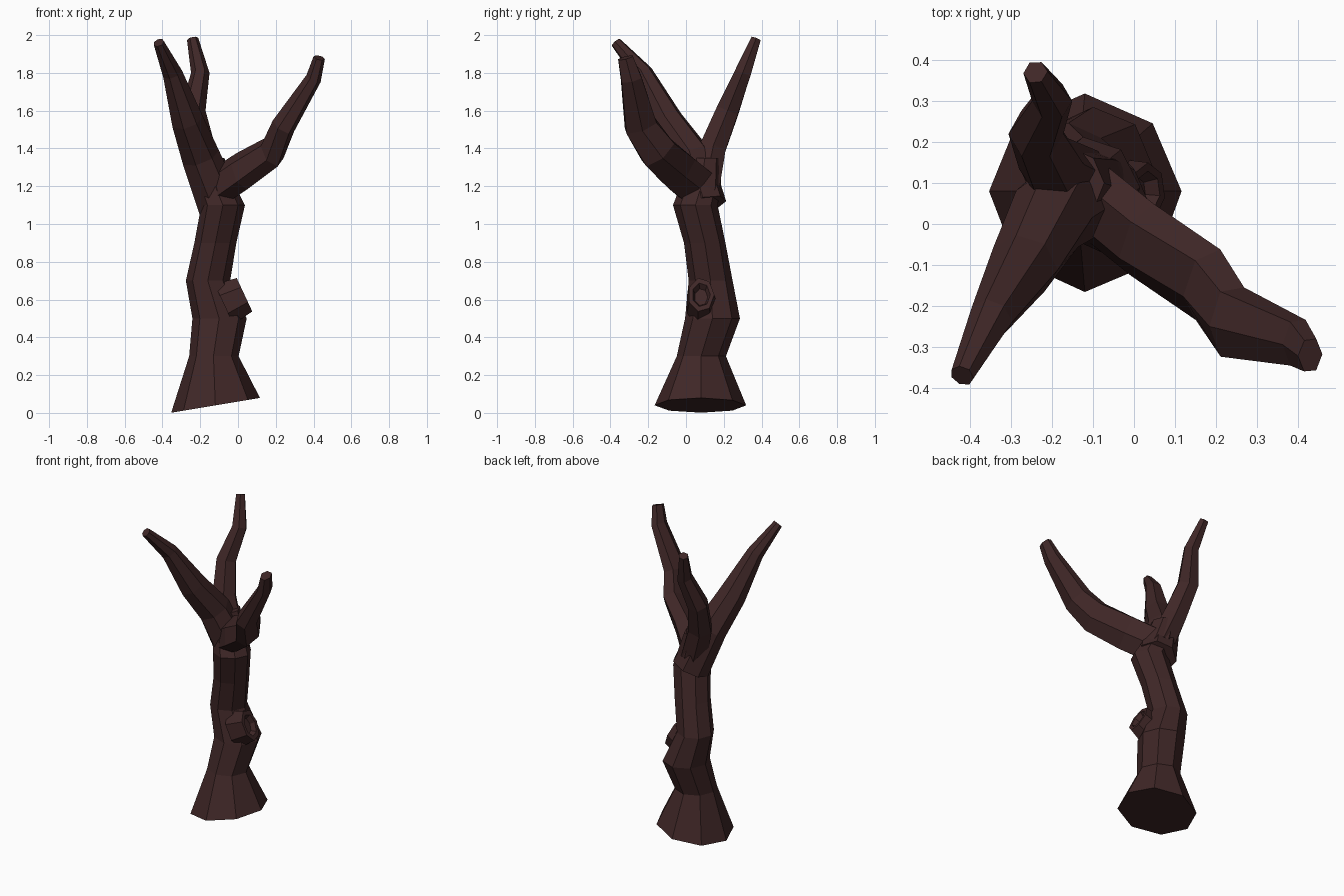
import bpy, bmesh, math, random
from mathutils import Vector, Matrix

random.seed(4)
cube = bpy.data.objects.get("Cube")
if cube:
    bpy.data.objects.remove(cube, do_unlink=True)

bark = bpy.data.materials.new("dark_bark")
bark.use_nodes = True
bark.diffuse_color = (0.05, 0.02, 0.02, 1)
bsdf = bark.node_tree.nodes["Principled BSDF"]
bsdf.inputs["Base Color"].default_value = bark.diffuse_color
bsdf.inputs["Roughness"].default_value = 0.9


def finish(name, bm):
    """Turn a bmesh into a named bark object."""
    bmesh.ops.recalc_face_normals(bm, faces=bm.faces)
    mesh = bpy.data.meshes.new(name)
    bm.to_mesh(mesh)
    bm.free()
    mesh.materials.append(bark)
    obj = bpy.data.objects.new(name, mesh)
    bpy.context.collection.objects.link(obj)
    return obj


def grow(name, path, radius, sides, width=1, upright=False):
    """Skin a faceted stem along a path; radius is a function of height."""
    bm = bmesh.new()
    points = [Vector(p) for p in path]
    loops = []
    for i, point in enumerate(points):
        following = points[min(i + 1, len(points) - 1)]
        along = Vector((0, 0, 1)) if upright else following - points[max(i - 1, 0)]
        along.normalize()
        side = Vector((1, 0, 0))
        side = (side - along * along.dot(side)).normalized()
        across = along.cross(side) * width
        loop = []
        for k in range(sides):
            angle = math.tau * k / sides
            r = radius(point.z) * random.uniform(0.97, 1.03)
            offset = side * math.cos(angle) + across * math.sin(angle)
            loop.append(bm.verts.new(point + offset * r))
        loops.append(loop)
    for low, high in zip(loops, loops[1:]):
        for k in range(sides):
            n = (k + 1) % sides
            bm.faces.new((low[k], low[n], high[n], high[k]))
    bm.faces.new(loops[0])
    bm.faces.new(loops[-1])
    return finish(name, bm)


def limb(name, path, root, tip, sides, width=1):
    """Grow a branch that thins faster towards its tip."""
    bottom, top = path[0][2], path[-1][2]

    def radius(z):
        return tip + (root - tip) * (1 - ((z - bottom) / (top - bottom)) ** 1.5)

    grow(name, path, radius, sides, width)


def trunk_radius(z):
    """Gentle taper with regular swellings and a flared foot."""
    swelling = 1 + 0.1 * math.cos(math.tau * (z - 0.5) / 0.6)
    flare = 0.09 if z < 0.1 else 0
    return (0.15 - 0.04 * z) * swelling + flare


# Trunk, wandering up to the fork
trunk = grow("trunk", [
    (-0.12, 0.08, 0.04),
    (-0.13, 0.08, 0.3),
    (-0.1, 0.14, 0.5),
    (-0.16, 0.13, 0.7),
    (-0.12, 0.1, 0.9),
    (-0.08, 0.05, 1.1),
    (-0.12, 0.08, 1.2),
    (-0.16, 0.1, 1.35),
], trunk_radius, sides=8, upright=True)

# Slanted foot
for vert in trunk.data.vertices[:8]:
    vert.co.z = max(0, 0.06 + vert.co.x / 6)

# Three bare limbs
limb("right_front_limb", [
    (-0.1, 0.1, 1.1),
    (-0.2, 0.03, 1.36),
    (-0.27, -0.1, 1.55),
    (-0.35, -0.23, 1.8),
    (-0.42, -0.37, 1.96),
], root=0.12, tip=0.03, sides=7)
limb("back_limb", [
    (-0.13, 0.1, 1.2),
    (-0.2, 0.14, 1.4),
    (-0.24, 0.22, 1.6),
    (-0.2, 0.3, 1.8),
    (-0.24, 0.37, 1.98),
], root=0.09, tip=0.03, sides=6)
limb("left_front_limb", [
    (-0.1, 0.06, 1.2),
    (0.02, -0.04, 1.28),
    (0.18, -0.15, 1.38),
    (0.24, -0.24, 1.52),
    (0.4, -0.29, 1.77),
    (0.43, -0.32, 1.88),
], root=0.08, tip=0.03, sides=6, width=1.5)

# Hollow knot where a limb broke off
bm = bmesh.new()
bmesh.ops.create_cone(bm, cap_ends=True, segments=7,
                      radius1=0.12, radius2=0.1, depth=0.12)
mouth = [f for f in bm.faces if f.normal.z > 0.9]
bmesh.ops.inset_region(bm, faces=mouth, thickness=0.03)
bmesh.ops.inset_region(bm, faces=mouth, thickness=0.02, depth=-0.03)
knot = finish("broken_limb_knot", bm)
knot.data.transform(Matrix.Translation((-0.02, 0.08, 0.6))
                    @ Matrix.Rotation(math.radians(65), 4, "Y")
                    @ Matrix.Diagonal((1, 0.7, 1, 1)))
